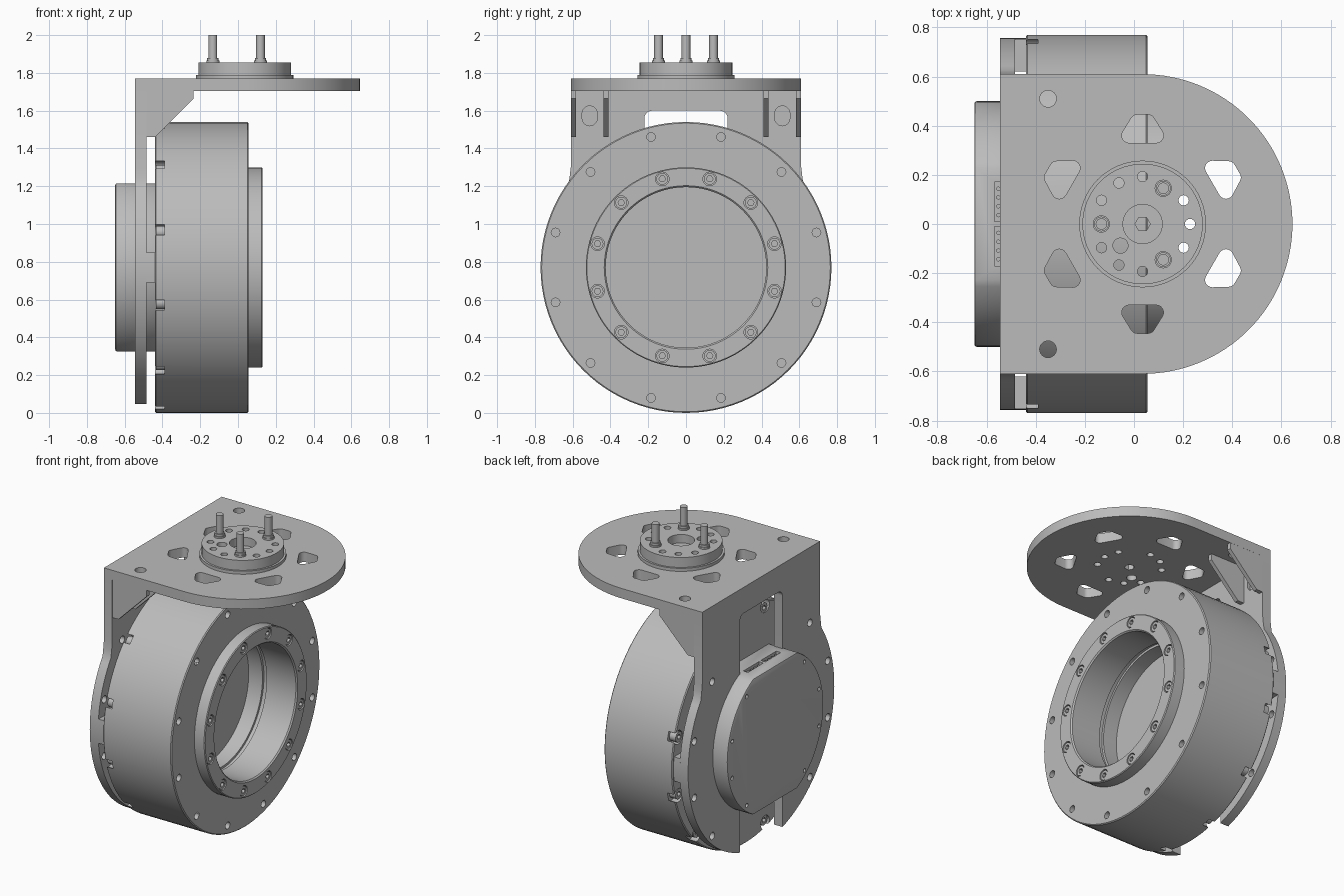
import bpy, bmesh
from math import sin, cos, radians, degrees, asin
from mathutils import Matrix, Vector

if "Cube" in bpy.data.objects:
    bpy.data.objects.remove(bpy.data.objects["Cube"], do_unlink=True)

grey = bpy.data.materials.new("machined_grey")
grey.use_nodes = True
grey.diffuse_color = (0.5, 0.5, 0.5, 1)
grey.node_tree.nodes["Principled BSDF"].inputs["Base Color"].default_value = (0.5, 0.5, 0.5, 1)

AXIS_Z = 0.77               # height of the drum axis
HUB_X = 0.035               # centre of the top hub
BOLTS = [15 + 30 * i for i in range(12)]


def arc(cx, cy, r, a0, a1, n=24):
    return [(cx + r * cos(radians(a0 + (a1 - a0) * i / n)),
             cy + r * sin(radians(a0 + (a1 - a0) * i / n))) for i in range(n + 1)]


def circle(cx, cy, r, n=24):
    return arc(cx, cy, r, 0, 360, n)[:-1]


def polar(angle, r, cx=0.0, cy=AXIS_Z):
    return cx + r * cos(radians(angle)), cy + r * sin(radians(angle))


def finish(name, bm):
    bmesh.ops.recalc_face_normals(bm, faces=bm.faces)
    mesh = bpy.data.meshes.new(name)
    bm.to_mesh(mesh)
    bm.free()
    mesh.materials.append(grey)
    ob = bpy.data.objects.new(name, mesh)
    bpy.context.collection.objects.link(ob)
    return ob


def prisms(name, axis, items):
    """Extrude each (outline, low, high) along the axis into one object."""
    bm = bmesh.new()
    place = {"X": lambda u, v, t: (t, u, v),
             "Y": lambda u, v, t: (u, t, v),
             "Z": lambda u, v, t: (u, v, t)}[axis]
    for pts, lo, hi in items:
        low = [bm.verts.new(place(u, v, lo)) for u, v in pts]
        high = [bm.verts.new(place(u, v, hi)) for u, v in pts]
        bm.faces.new(low)
        bm.faces.new(high)
        for i in range(len(pts)):
            j = (i + 1) % len(pts)
            bm.faces.new((low[i], low[j], high[j], high[i]))
    return finish(name, bm)


def lathe(name, profile, steps=96):
    """Turn an (x, radius) profile around the drum axis."""
    bm = bmesh.new()
    vs = [bm.verts.new((x, 0, AXIS_Z + r)) for x, r in profile]
    es = [bm.edges.new(p) for p in zip(vs, vs[1:])]
    bmesh.ops.spin(bm, geom=vs + es, cent=(0, 0, AXIS_Z), axis=(1, 0, 0),
                   angle=radians(360), steps=steps)
    bmesh.ops.remove_doubles(bm, verts=bm.verts, dist=0.0001)
    return finish(name, bm)


def activate(ob):
    bpy.ops.object.select_all(action="DESELECT")
    ob.select_set(True)
    bpy.context.view_layer.objects.active = ob


def cut(ob, *cutters):
    activate(ob)
    for c in cutters:
        c.hide_render = True
        m = ob.modifiers.new("cut", "BOOLEAN")
        m.operation, m.solver, m.object = "DIFFERENCE", "EXACT", c
        bpy.ops.object.modifier_apply(modifier=m.name)


def drop(*obs):
    for ob in obs:
        bpy.data.objects.remove(ob, do_unlink=True)


# Drum with stepped front flange and deep bore
drum = lathe("drum", [
    (-.44, 0), (-.44, .764), (-.434, .77), (.049, .77), (.055, .764), (.055, .53),
    (.125, .53), (.13, .525), (.13, .433), (.122, .425), (-.09, .425), (-.09, .44),
    (-.12, .44), (-.12, .425), (-.22, .425), (-.22, 0)])
face_holes = prisms("face_holes", "X", [(circle(*polar(a, .715), .023, 16), .02, .1) for a in BOLTS])
counterbores = prisms("counterbores", "X", [(circle(*polar(a, .485), .036), .09, .2) for a in BOLTS])
notches = prisms("notches", "X", [(circle(*polar(a, .735), .045, 16), -.5, -.39) for a in BOLTS])
cut(drum, face_holes, counterbores, notches)
drop(face_holes, counterbores, notches)

# Socket head screws in the flange and on the drum back
flange_screws = prisms("flange_screws", "X", [(circle(*polar(a, .485), .031), .085, .126) for a in BOLTS])
sockets = prisms("sockets", "X", [(circle(*polar(a, .485), .017, 6), .105, .2) for a in BOLTS])
cut(flange_screws, sockets)
rear_screws = prisms("rear_screws", "X", [(circle(*polar(a, .72), .034), -.435, -.385) for a in BOLTS])
rear_sockets = prisms("rear_sockets", "X", [(circle(*polar(a, .72), .017, 6), -.5, -.41) for a in BOLTS])
cut(rear_screws, rear_sockets)
drop(sockets, rear_sockets)

# Upright bracket plate: round below, straight above, open central slot
R, W, S = .757, .61, .22
top_a, low_a = degrees(asin(.45 / R)), degrees(asin(-.724 / R))
right_side = [(W, 1.71), (W, 1.30), (.616, 1.25)] + arc(0, AXIS_Z, R, top_a - 2, low_a, 40)
slot_half = [(S, .046)] + arc(S - .04, 1.56, .04, 0, 90, 6)
half = right_side + slot_half
outline = half + [(-y, z) for y, z in reversed(half)]
bracket_plate = prisms("bracket_plate", "X", [(outline, -.545, -.485)])
plate_holes = prisms("plate_holes", "X", [
    (circle(*polar(a, .715), .024, 16), -.6, -.4) for a in BOLTS if abs(cos(radians(a))) > .5])
pockets = prisms("pockets", "X", [
    (arc(s * .51, 1.585, .04, 0, 180, 10) + arc(s * .51, 1.56, .04, 180, 360, 10), -.505, -.4)
    for s in (-1, 1)])
cut(bracket_plate, plate_holes, pockets)
drop(plate_holes, pockets)

# Spacer pads between the bracket plate and the drum
pad = arc(0, AXIS_Z, R, -6, 6, 6) + [(.62, .848), (.62, .692)]
spacer_pads = prisms("spacer_pads", "X", [([(s * y, z) for y, z in pad], -.487, -.438) for s in (-1, 1)])

# Thin ribs that brace the top plate
rib = [(-.49, 1.46), (-.44, 1.46), (-.235, 1.665), (-.235, 1.705), (-.49, 1.705)]
bracket_ribs = prisms("bracket_ribs", "Y", [
    (rib, s * y - .0135, s * y + .0135) for s in (-1, 1) for y in (.423, .596)])

# Top plate with six rounded windows and two access holes
top_plate = prisms("top_plate", "Z", [
    ([(-.545, W), (-.545, -W)] + arc(HUB_X, 0, W, -90, 90, 64), 1.705, 1.77)])


def window(angle):
    pts = (arc(.36, -.055, .03, 180, 300, 6) + arc(.417, -.022, .028, -60, 0, 4)
           + arc(.417, .022, .028, 0, 60, 4) + arc(.36, .055, .03, 60, 180, 6))
    turn = Matrix.Rotation(radians(angle), 2)
    return [(v.x + HUB_X, v.y) for v in (turn @ Vector(p) for p in pts)]


windows = prisms("windows", "Z", [(window(30 + 60 * i), 1.6, 1.9) for i in range(6)]
                 + [(circle(-.35, s * .51, .034), 1.6, 1.9) for s in (-1, 1)])

# Round hub with bolt ring and centre bore
hub = prisms("hub", "Z", [(circle(HUB_X, 0, .245, 64), 1.79, 1.855)])
hub_base = prisms("hub_base", "Z", [(circle(HUB_X, 0, .258, 64), 1.77, 1.79)])
PINS = (60, 180, 300)
hub_holes = prisms("hub_holes", "Z", [
    (circle(*polar(a, .193, HUB_X, 0), .021, 16), 1.6, 1.9)
    for a in range(0, 360, 30) if a not in PINS]
    + [(circle(-.055, -.088, .031, 16), 1.6, 1.9), (circle(HUB_X, 0, .031, 6), 1.6, 1.9)])
bore = prisms("bore", "Z", [(circle(HUB_X, 0, .08, 32), 1.80, 1.9)])
cut(hub, hub_holes, bore)
cut(hub_base, hub_holes)
cut(top_plate, windows, hub_holes)
drop(windows, hub_holes, bore)

# Three upright pins with collars
pin_spots = [polar(a, .168, HUB_X, 0) for a in PINS]
pins = prisms("pins", "Z", [(circle(x, y, .023), 1.80, 2.0) for x, y in pin_spots])
pin_collars = prisms("pin_collars", "Z", [(circle(x, y, .035), 1.85, 1.866) for x, y in pin_spots]
                     + [(circle(x, y, .03), 1.866, 1.88) for x, y in pin_spots])

# Rear housing: a disc with flats on top and bottom
flat = degrees(asin(.445 / .5))
rear_housing = prisms("rear_housing", "X", [
    (arc(0, AXIS_Z, .5, -flat, flat, 36) + arc(0, AXIS_Z, .5, 180 - flat, 180 + flat, 36), -.65, -.43)])
activate(rear_housing)
bevel = rear_housing.modifiers.new("edge", "BEVEL")
bevel.width, bevel.segments, bevel.limit_method = .01, 2, "ANGLE"
bevel.angle_limit = radians(40)
bpy.ops.object.modifier_apply(modifier=bevel.name)
connector_well = prisms("connector_well", "Z", [
    ([(-.568, s * .09 - .08), (-.535, s * .09 - .08), (-.535, s * .09 + .08), (-.568, s * .09 + .08)], 1.16, 1.3)
    for s in (-1, 1)])
cover_holes = prisms("cover_holes", "X", [
    (circle(*polar(a, .465), .013, 12), -.7, -.635) for a in (-50, -15, 15, 50, 130, 165, 195, 230)])
cut(rear_housing, connector_well, cover_holes)
drop(connector_well, cover_holes)
connector_pins = prisms("connector_pins", "Z", [
    (circle(-.552, s * .09 + .036 * (i - 1.5), .009, 8), 1.15, 1.205) for s in (-1, 1) for i in range(4)])

# Smooth the round surfaces, keep the machined edges crisp
for ob in list(bpy.context.collection.objects):
    if ob.type == "MESH" and grey.name in ob.data.materials:
        activate(ob)
        bpy.ops.object.shade_smooth_by_angle(angle=radians(30))
bpy.ops.object.select_all(action="DESELECT")
